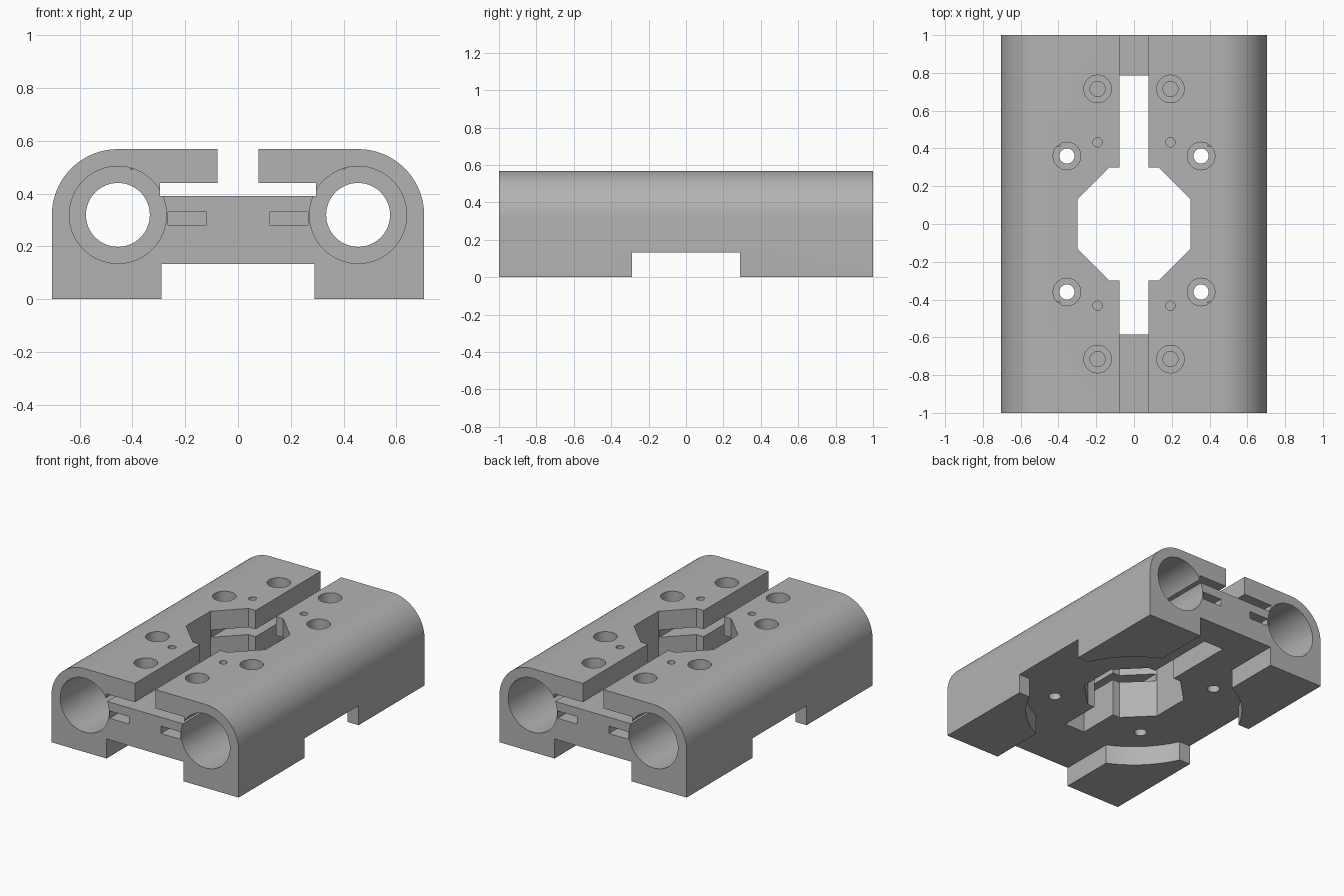
import bpy, bmesh, math
from mathutils import Matrix

if "Cube" in bpy.data.objects:
    bpy.data.objects.remove(bpy.data.objects["Cube"], do_unlink=True)

grey = bpy.data.materials.new("plain grey")
grey.use_nodes = True
grey.diffuse_color = (0.45, 0.45, 0.45, 1)
grey.node_tree.nodes["Principled BSDF"].inputs["Base Color"].default_value = (0.45, 0.45, 0.45, 1)

HEIGHT, HALF_W = 0.568, 0.705
BORE_X, BORE_Z = 0.455, 0.319
FLOOR = 0.133


def make(name, bm):
    bmesh.ops.recalc_face_normals(bm, faces=bm.faces)
    mesh = bpy.data.meshes.new(name)
    bm.to_mesh(mesh)
    bm.free()
    mesh.materials.append(grey)
    obj = bpy.data.objects.new(name, mesh)
    bpy.context.collection.objects.link(obj)
    return obj


def prism(name, points, lo, hi, axis="Z"):
    """Extrude an outline: (x, y) along Z or (x, z) along Y."""
    bm = bmesh.new()
    place = (lambda a, b: (a, b, lo)) if axis == "Z" else (lambda a, b: (a, lo, b))
    face = bm.faces.new([bm.verts.new(place(*p)) for p in points])
    new = bmesh.ops.extrude_face_region(bm, geom=[face])["geom"]
    step = (0, 0, hi - lo) if axis == "Z" else (0, hi - lo, 0)
    bmesh.ops.translate(bm, vec=step, verts=[v for v in new if isinstance(v, bmesh.types.BMVert)])
    return make(name, bm)


def box(name, x, y, z):
    outline = [(x[0], y[0]), (x[1], y[0]), (x[1], y[1]), (x[0], y[1])]
    return prism(name, outline, z[0], z[1])


def rod(name, cx, c2, r, lo, hi, axis="Z", sides=48):
    ring = [(cx + r * math.cos(math.tau * i / sides), c2 + r * math.sin(math.tau * i / sides))
            for i in range(sides)]
    return prism(name, ring, lo, hi, axis)


def cut(body, cutter):
    cutter.hide_render = True
    mod = body.modifiers.new("cut", "BOOLEAN")
    mod.operation, mod.solver, mod.object = "DIFFERENCE", "EXACT", cutter
    bpy.context.view_layer.objects.active = body
    bpy.ops.object.modifier_apply(modifier=mod.name)
    bpy.data.objects.remove(cutter, do_unlink=True)


# Block with two rounded upper shoulders
r = HEIGHT - BORE_Z
right_side = [(HALF_W, 0)] + [
    (BORE_X + (HALF_W - BORE_X) * math.cos(a), BORE_Z + r * math.sin(a))
    for a in (math.pi / 2 * i / 24 for i in range(25))]
outline = right_side + [(-x, z) for x, z in reversed(right_side)]
body = prism("carriage_body", outline, -1, 1, "Y")

# Underside channels and round recess, leaving four feet
cut(body, box("long_channel", (-0.29, 0.29), (-1.1, 1.1), (-0.1, FLOOR)))
cut(body, box("cross_channel", (-0.8, 0.8), (-0.29, 0.29), (-0.1, FLOOR)))
cut(body, rod("round_recess", 0, 0, 0.685, -0.1, FLOOR, sides=96))

# Rod passages with wider bearing bores at both ends
for s in (-1, 1):
    cut(body, rod("rod_passage", s * BORE_X, BORE_Z, 0.121, -1.1, 1.1, "Y", 64))
    for lo, hi in ((-1.1, -0.41), (0.41, 1.1)):
        cut(body, rod("bearing_bore", s * BORE_X, BORE_Z, 0.184, lo, hi, "Y", 64))

# Clamping gap, top split and lower slot
cut(body, box("clamp_gap", (-0.295, 0.295), (-1.1, 1.1), (0.39, 0.44)))
cut(body, box("top_split", (-0.077, 0.077), (-1.1, 1.1), (0.41, 0.7)))
cut(body, box("lower_slot", (-0.077, 0.077), (-0.585, 0.785), (0.05, 0.42)))

# Eight-sided central opening
a, b = 0.3, 0.13
octagon = [(a, -b), (a, b), (b, a), (-b, a), (-a, b), (-a, -b), (-b, -a), (b, -a)]
cut(body, prism("centre_opening", octagon, -0.1, 0.7))

# Screw holes, pilot holes and nut pockets, repeated in each quarter
for sx in (-1, 1):
    for sy in (-1, 1):
        x, y = sx * 0.355, sy * 0.36
        cut(body, rod("through_hole", x, y, 0.04, -0.1, 0.7, sides=32))
        cut(body, rod("through_head", x, y, 0.073, 0.492, 0.7))
        x, y = sx * 0.193, sy * 0.715
        cut(body, rod("clamp_hole", x, y, 0.04, 0.2, 0.7, sides=32))
        cut(body, rod("clamp_head", x, y, 0.073, 0.492, 0.7))
        cut(body, rod("pilot_hole", x, sy * 0.433, 0.025, 0.3, 0.7, sides=24))
        ends = sorted((sy * 0.64, sy * 1.1))
        cut(body, box("nut_pocket", (x - 0.073, x + 0.073), ends, (0.28, 0.33)))

# Smooth curved walls, keep hard edges
bpy.ops.object.select_all(action="DESELECT")
body.select_set(True)
bpy.context.view_layer.objects.active = body
bpy.ops.object.shade_smooth_by_angle(angle=math.radians(30))
